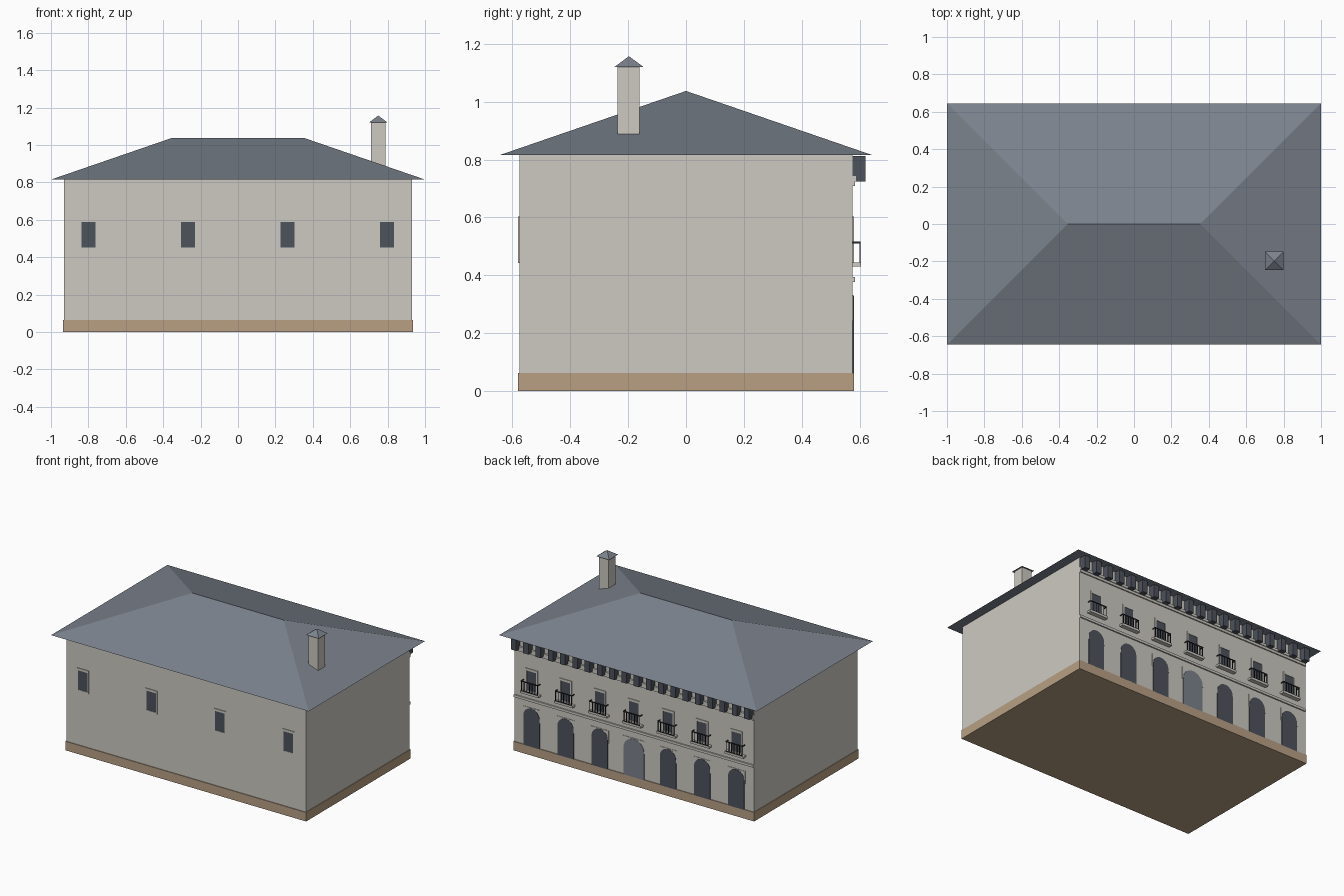
import bpy, bmesh, math

if "Cube" in bpy.data.objects:
    bpy.data.objects.remove(bpy.data.objects["Cube"])


def material(name, r, g, b):
    m = bpy.data.materials.new(name)
    m.diffuse_color = (r, g, b, 1)
    m.use_nodes = True
    m.node_tree.nodes["Principled BSDF"].inputs["Base Color"].default_value = (r, g, b, 1)
    return m


PLASTER = material("warm grey plaster", 0.61, 0.59, 0.54)
STONE = material("tan base stone", 0.48, 0.35, 0.23)
SLATE = material("blue grey slate", 0.20, 0.225, 0.265)
DARK = material("dark glass and timber", 0.075, 0.085, 0.105)
IRON = material("black iron", 0.025, 0.025, 0.03)

WALL_X, WALL_Y, EAVES = 0.93, 0.575, 0.815


def finish(name, bm, mat):
    bmesh.ops.recalc_face_normals(bm, faces=bm.faces)
    me = bpy.data.meshes.new(name)
    bm.to_mesh(me)
    bm.free()
    me.materials.append(mat)
    ob = bpy.data.objects.new(name, me)
    bpy.context.collection.objects.link(ob)
    return ob


def boxes(name, mat, spans):
    """One object made of boxes, each given as x, y and z ranges."""
    bm = bmesh.new()
    for span in spans:
        verts = bmesh.ops.create_cube(bm, size=1)["verts"]
        for v in verts:
            v.co = [(lo + hi) / 2 + c * (hi - lo) for c, (lo, hi) in zip(v.co, span)]
    return finish(name, bm, mat)


def hip_roof(name, center, half_x, half_y, ridge, z0, z1):
    """Closed hipped roof; a zero ridge gives a pyramid."""
    bm = bmesh.new()
    cx, cy = center
    ring = [bm.verts.new((cx + sx * half_x, cy + sy * half_y, z0))
            for sx, sy in ((-1, -1), (1, -1), (1, 1), (-1, 1))]
    left = bm.verts.new((cx - ridge, cy, z1))
    right = bm.verts.new((cx + ridge, cy, z1)) if ridge else left
    a, b, c, d = ring
    bm.faces.new((d, c, b, a))
    bm.faces.new((b, c, right))
    bm.faces.new((d, a, left))
    if ridge:
        bm.faces.new((a, b, right, left))
        bm.faces.new((c, d, left, right))
    else:
        bm.faces.new((a, b, left))
        bm.faces.new((c, d, left))
    return finish(name, bm, SLATE)


def arch(name, mat, x, width, z0, z1, y0, depth):
    """Round-headed plate standing against the ornate facade."""
    bm = bmesh.new()
    r = width / 2
    pts = [(x - r, z0), (x + r, z0)]
    for i in range(13):
        t = math.pi * i / 12
        pts.append((x + r * math.cos(t), z1 - r + r * math.sin(t)))
    face = bm.faces.new([bm.verts.new((px, y0, pz)) for px, pz in pts])
    new = bmesh.ops.extrude_face_region(bm, geom=[face])["geom"]
    bmesh.ops.translate(bm, vec=(0, depth, 0),
                        verts=[v for v in new if isinstance(v, bmesh.types.BMVert)])
    return finish(name, bm, mat)


def window(name, x, side):
    """Rectangular pane with a thin raised surround; side is the wall's y sign."""
    def y(d):
        return tuple(sorted((side * (WALL_Y - 0.005), side * (WALL_Y + d))))
    w, f = 0.037, 0.047
    boxes(name + "_pane", DARK, [((x - w, x + w), y(0.002), (0.452, 0.587))])
    boxes(name + "_surround", PLASTER, [
        ((x - f, x - w), y(0.005), (0.443, 0.603)),
        ((x + w, x + f), y(0.005), (0.443, 0.603)),
        ((x - w, x + w), y(0.005), (0.443, 0.452)),
        ((x - w, x + w), y(0.005), (0.587, 0.603))])


# Main masses
boxes("walls", PLASTER, [((-WALL_X, WALL_X), (-WALL_Y, WALL_Y), (0.05, EAVES))])
boxes("base_plinth", STONE, [((-0.935, 0.935), (-0.58, 0.58), (0, 0.063))])
hip_roof("main_roof", (0, 0), 1.0, 0.645, 0.355, EAVES, 1.037)

# Chimney
boxes("chimney_stack", PLASTER, [((0.712, 0.788), (-0.236, -0.16), (0.86, 1.12))])
hip_roof("chimney_cap", (0.75, -0.197), 0.05, 0.05, 0, 1.12, 1.157)

# Plain facade windows
for i in range(4):
    window(f"front_window_{i + 1}", -0.8 + i * 0.532, -1)

# Ornate facade bays
for i in range(7):
    x = (i - 3) * 0.265
    door = i == 3
    width = 0.16 if door else 0.125
    arch("back_door" if door else f"arched_window_{i + 1}", SLATE if door else DARK,
         x, width, 0.06, 0.328, WALL_Y - 0.003, 0.008)
    h = width / 2 + 0.006
    boxes(f"arch_head_{i + 1}", PLASTER,
          [((x - h, x + h), (WALL_Y - 0.003, WALL_Y + 0.003), (0.243, 0.332))])
    window(f"back_window_{i + 1}", x, 1)

    # Balcony slab and railing
    boxes(f"balcony_slab_{i + 1}", PLASTER,
          [((x - 0.072, x + 0.072), (WALL_Y - 0.005, 0.605), (0.431, 0.445))])
    e, outer = 0.064, (0.599, 0.603)
    rail = [((x - e, x + e), outer, (0.511, 0.517)), ((x - e, x + e), outer, (0.445, 0.45))]
    for k in range(7):
        bx = x - e + 0.002 + k * (2 * e - 0.004) / 6
        rail.append(((bx - 0.002, bx + 0.002), outer, (0.445, 0.517)))
    for s in (-1, 1):
        rail.append(((x + s * e - 0.002, x + s * e + 0.002), (WALL_Y, 0.603), (0.511, 0.517)))
    boxes(f"balcony_railing_{i + 1}", IRON, rail)

# String course, cornice moulding and eaves brackets
boxes("string_course", PLASTER, [((-WALL_X, WALL_X), (0.57, 0.584), (0.377, 0.394))])
boxes("cornice_moulding", PLASTER, [((-WALL_X, WALL_X), (0.57, 0.583), (0.708, 0.743)),
                                    ((-WALL_X, WALL_X), (0.57, 0.588), (0.725, 0.743))])
boxes("eaves_brackets", DARK, [
    ((x - 0.02, x + 0.02), (0.57, 0.62), (0.725, 0.812))
    for x in (-0.905 + k * 1.81 / 19 for k in range(20))])
